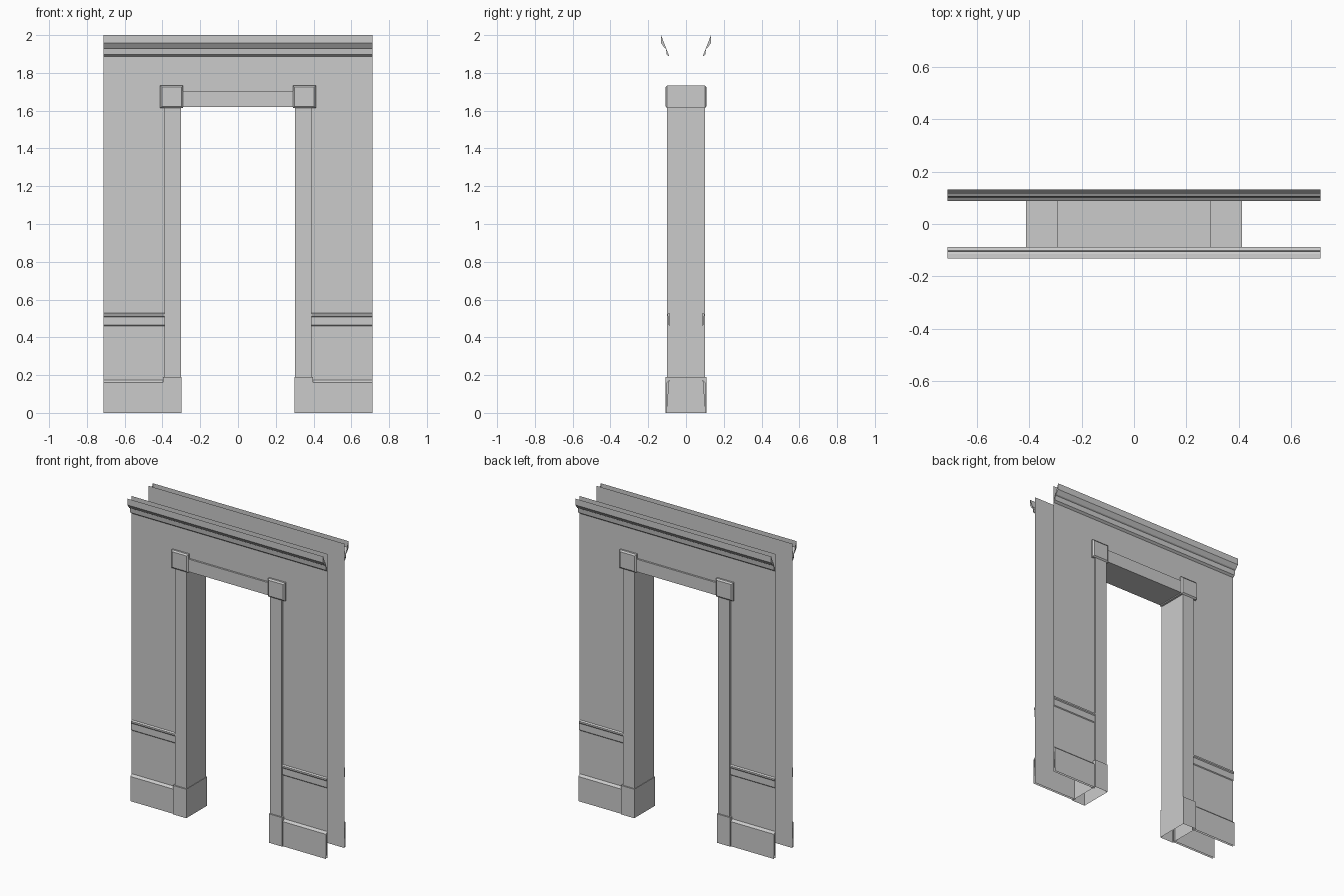
import bpy, bmesh

if "Cube" in bpy.data.objects:
    bpy.data.objects.remove(bpy.data.objects["Cube"])

HALF_W = 0.712   # half width of wall
WALL_Y = 0.088   # distance of each wall sheet from the centre plane


def finish(name, bm, mirror_x=False, mirror_y=False, recalc=True):
    """Turn a bmesh into a named object, optionally mirrored about the centre."""
    if recalc:
        bmesh.ops.recalc_face_normals(bm, faces=bm.faces)
    me = bpy.data.meshes.new(name)
    bm.to_mesh(me)
    bm.free()
    ob = bpy.data.objects.new(name, me)
    bpy.context.collection.objects.link(ob)
    if mirror_x or mirror_y:
        mod = ob.modifiers.new("Mirror", 'MIRROR')
        mod.use_axis = (mirror_x, mirror_y, False)
        mod.use_mirror_merge = False
    return ob


def moulding(name, profile, x0, x1, mirror_x):
    """Sweep an open (depth, z) profile along x on the front wall, capping the ends."""
    bm = bmesh.new()
    a = [bm.verts.new((x0, -y, z)) for y, z in profile]
    b = [bm.verts.new((x1, -y, z)) for y, z in profile]
    for i in range(len(profile) - 1):
        bm.faces.new((a[i], a[i + 1], b[i + 1], b[i]))
    bm.faces.new(a)
    bm.faces.new(b[::-1])
    return finish(name, bm, mirror_x, True)


def block(name, x0, x1, z0, z1, depth, open_sides="", mirror_x=True, lip=0.0, lip_y=0.0):
    """Box running through the wall; the lip tapers its front and back faces."""
    layers = [(-depth, lip), (depth, lip)]
    if lip:
        layers[1:1] = [(-depth + lip_y, 0), (depth - lip_y, 0)]
    bm = bmesh.new()
    rings = []
    for y, i in layers:
        rings.append([bm.verts.new(c) for c in (
            (x0 + i, y, z0 + i), (x1 - i, y, z0 + i),
            (x1 - i, y, z1 - i), (x0 + i, y, z1 - i))])
    sides = "brtl"  # bottom, right, top, left
    for p, q in zip(rings, rings[1:]):
        for k in range(4):
            if sides[k] not in open_sides:
                bm.faces.new((p[k], q[k], q[(k + 1) % 4], p[(k + 1) % 4]))
    bm.faces.new(rings[0])
    bm.faces.new(rings[-1][::-1])
    return finish(name, bm, mirror_x)


# Wall sheets with the doorway cut out
bm = bmesh.new()
outline = [(-HALF_W, 0), (-0.388, 0), (-0.388, 1.70), (0.388, 1.70),
           (0.388, 0), (HALF_W, 0), (HALF_W, 2), (-HALF_W, 2)]
bm.faces.new([bm.verts.new((x, -WALL_Y, z)) for x, z in outline])
finish("wall", bm, mirror_y=True, recalc=False)

# Door casing: plinths, posts, corner blocks and header
block("plinth", 0.30, 0.398, 0, 0.19, 0.109, "b")
block("door_post", 0.303, 0.388, 0.19, 1.613, 0.10, "bt")
block("corner_block", 0.29, 0.412, 1.613, 1.733, 0.108, lip=0.009, lip_y=0.008)
block("header", -0.29, 0.29, 1.62, 1.703, 0.10, "lr", mirror_x=False)

# Wall mouldings
moulding("crown_moulding",
         [(WALL_Y, 1.886), (0.102, 1.897), (0.106, 1.928), (0.114, 1.933),
          (0.132, 1.958), (0.132, 2.0), (WALL_Y, 2.0)][:6] + [],
         -HALF_W, HALF_W, False)
moulding("chair_rail",
         [(WALL_Y, 0.46), (0.092, 0.465), (0.092, 0.508), (0.097, 0.514),
          (0.097, 0.524), (WALL_Y, 0.53)],
         0.386, HALF_W, True)
moulding("baseboard",
         [(0.102, 0.0), (0.102, 0.162), (WALL_Y, 0.175)],
         0.396, HALF_W, True)
